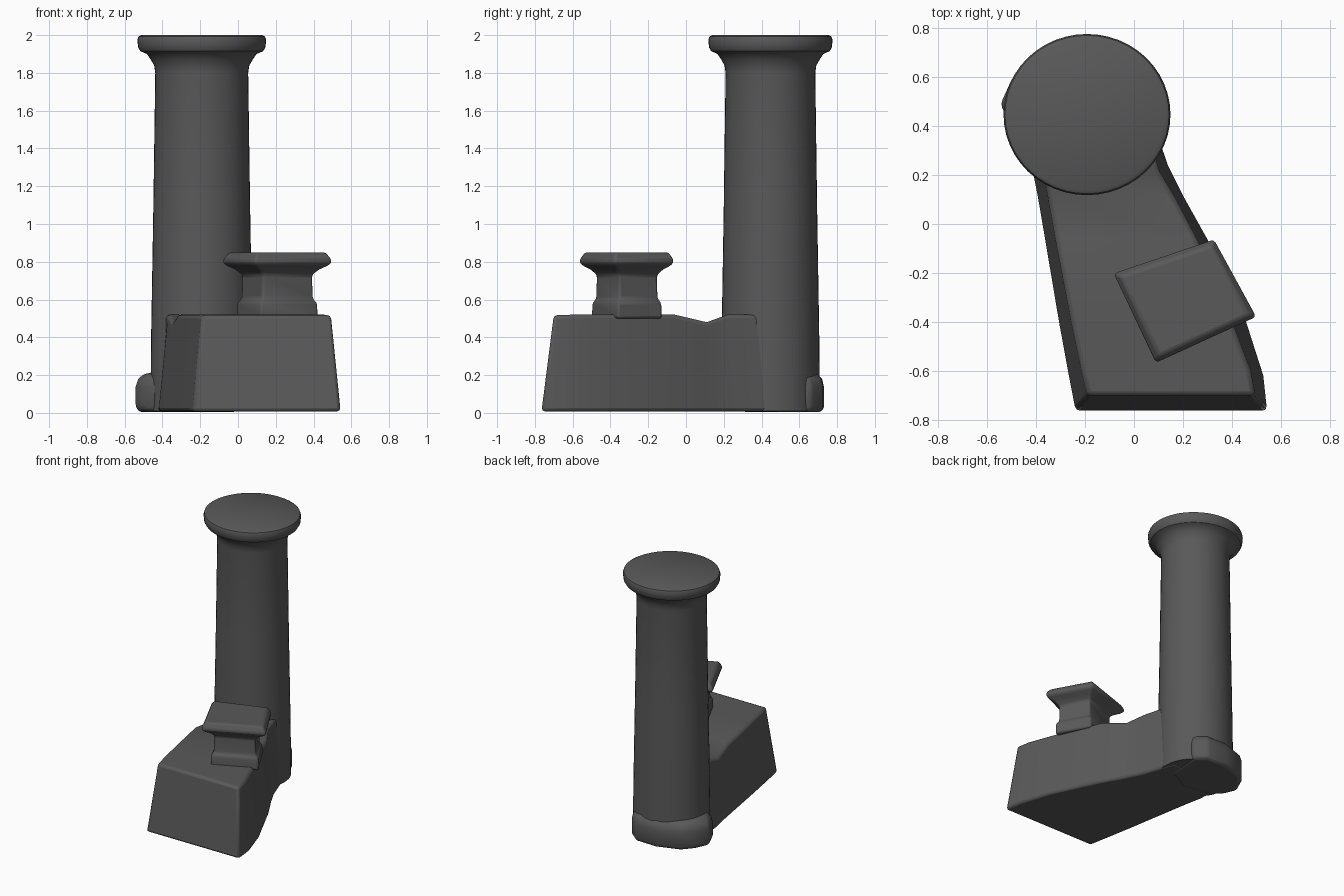
import bpy, bmesh, math

cube = bpy.data.objects.get("Cube")
if cube:
    bpy.data.objects.remove(cube, do_unlink=True)

stone = bpy.data.materials.new("dark grey stone")
stone.use_nodes = True
GREY = (0.1, 0.1, 0.1, 1)
stone.diffuse_color = GREY
stone.node_tree.nodes["Principled BSDF"].inputs["Base Color"].default_value = GREY


def loft(name, rings, angle=35, bevel=0.0):
    """Skin closed rings of equal length and cap both ends."""
    bm = bmesh.new()
    loops = [[bm.verts.new(p) for p in ring] for ring in rings]
    n = len(loops[0])
    for a, b in zip(loops, loops[1:]):
        for i in range(n):
            j = (i + 1) % n
            bm.faces.new((a[i], a[j], b[j], b[i]))
    bm.faces.new(loops[0][::-1])
    bm.faces.new(loops[-1])
    bmesh.ops.recalc_face_normals(bm, faces=bm.faces)
    mesh = bpy.data.meshes.new(name)
    bm.to_mesh(mesh)
    bm.free()
    mesh.materials.append(stone)
    obj = bpy.data.objects.new(name, mesh)
    bpy.context.collection.objects.link(obj)
    bpy.ops.object.select_all(action="DESELECT")
    obj.select_set(True)
    bpy.context.view_layer.objects.active = obj
    if bevel:
        mod = obj.modifiers.new("soft edges", "BEVEL")
        mod.width, mod.segments, mod.limit_method = bevel, 2, "ANGLE"
        mod.angle_limit = math.radians(35)
    bpy.ops.object.shade_smooth_by_angle(angle=math.radians(angle))
    return obj


def scaled_rings(outline, centre, profile):
    """Stack copies of an outline; profile holds (scale, height)."""
    cx, cy = centre
    return [[(cx + x * s, cy + y * s, z) for x, y in outline] for s, z in profile]


# Tall round tower with a flared cap
circle = [(math.cos(t), 0.965 * math.sin(t))
          for t in (math.tau * i / 48 for i in range(48))]
loft("tower", scaled_rings(circle, (-0.192, 0.447), [
    (0.272, 0.01), (0.268, 0.4), (0.256, 1.1), (0.246, 1.8), (0.252, 1.84),
    (0.27, 1.87), (0.29, 1.9), (0.325, 1.915), (0.337, 1.935),
    (0.341, 1.975), (0.335, 1.992), (0.32, 2.0)]))

# Bulging foot on the tower's outer corner
foot = [(-0.345, 0.0), (-0.30, 0.1), (-0.23, 0.18), (-0.05, 0.24), (0.12, 0.235),
        (0.2, 0.17), (0.18, -0.1), (0.0, -0.2), (-0.22, -0.16), (-0.30, -0.1)]
loft("tower_foot", scaled_rings(foot, (-0.2, 0.49), [
    (0.94, 0.004), (1, 0.03), (1, 0.14), (0.96, 0.18), (0.84, 0.21)]), 50, 0.015)

# Long base block: bottom y, top y, bottom left/right x, top left/right x, top z
sections = [
    (-0.765, -0.70, -0.24, 0.545, -0.19, 0.495, 0.517),
    (-0.62, -0.6, -0.268, 0.53, -0.213, 0.475, 0.52),
    (-0.40, -0.40, -0.308, 0.46, -0.255, 0.40, 0.52),
    (-0.06, -0.06, -0.365, 0.30, -0.32, 0.255, 0.52),
    (0.11, 0.11, -0.394, 0.205, -0.35, 0.165, 0.48),
    (0.24, 0.22, -0.42, 0.14, -0.37, 0.10, 0.52),
    (0.5, 0.45, -0.43, 0.05, -0.42, 0.04, 0.52)]
loft("base_block", [[(lb, yb, 0.008), (rb, yb, 0.008), (rt, yt, z), (lt, yt, z)]
                    for yb, yt, lb, rb, lt, rt, z in sections], 40, 0.018)

# Small turned square turret with a wide cap
square = [(-0.295, 0.11), (0.12, 0.25), (0.295, -0.07), (-0.12, -0.26)]
loft("small_turret", scaled_rings(square, (0.208, -0.31), [
    (0.74, 0.5), (0.73, 0.585), (0.65, 0.605), (0.64, 0.73), (0.78, 0.76),
    (0.97, 0.785), (1.0, 0.81), (0.88, 0.85)]), 40, 0.015)
